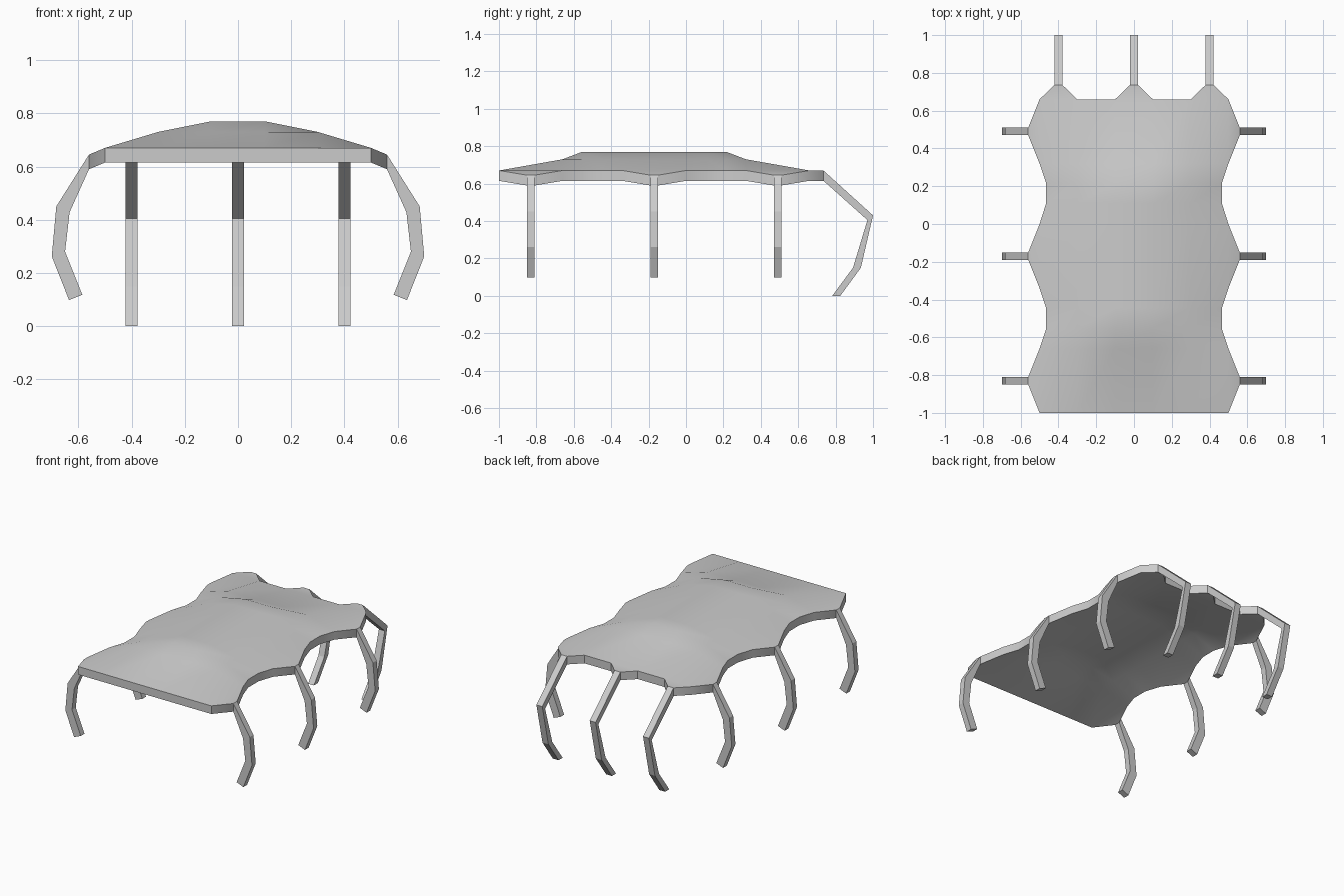
import bpy, bmesh, math

if "Cube" in bpy.data.objects:
    bpy.data.objects.remove(bpy.data.objects["Cube"])

RIM, DEPTH = 0.67, 0.055
LOBES_Y = (-0.83, -0.17, 0.49)      # side leg rows
LOBES_X = (-0.4, 0.0, 0.4)          # back leg rows


def finish(name, bm, smooth=False):
    bmesh.ops.recalc_face_normals(bm, faces=bm.faces)
    mesh = bpy.data.meshes.new(name)
    bm.to_mesh(mesh)
    bm.free()
    if smooth:
        mesh.shade_smooth()
        mesh.set_sharp_from_angle(angle=math.radians(30))
    obj = bpy.data.objects.new(name, mesh)
    bpy.context.collection.objects.link(obj)
    return obj


# Canopy: rows of (y, edge x, shoulder z, crown z)
rows = [
    (-1.00, 0.50, RIM, RIM), (-0.66, 0.50, 0.73, 0.73),
    (-0.555, 0.465, 0.73, 0.77), (-0.445, 0.465, 0.73, 0.77),
    (-0.34, 0.50, 0.73, 0.77), (0.00, 0.50, 0.73, 0.77),
    (0.11, 0.465, 0.73, 0.77), (0.215, 0.465, 0.73, 0.77),
    (0.32, 0.50, 0.73, 0.73), (0.66, 0.50, RIM, RIM),
]
bm = bmesh.new()
grid = []
for y, ex, zs, zc in rows:
    profile = ((-ex, RIM), (-0.3, zs), (-0.1, zc), (0.1, zc), (0.3, zs), (ex, RIM))
    grid.append([bm.verts.new((x, y, z)) for x, z in profile])
for a, b in zip(grid, grid[1:]):
    for i in range(5):
        bm.faces.new((a[i], a[i + 1], b[i + 1], b[i]))

# Canopy lobes reaching out to the legs
for r, c in zip((0, 4, 8), LOBES_Y):
    for col, s in ((0, -1), (5, 1)):
        outer = [bm.verts.new((s * 0.56, c + d, 0.645)) for d in (0.02, -0.02)]
        bm.faces.new([grid[r][col], grid[r + 1][col]] + outer)
for col, c in zip((0, 2, 4), LOBES_X):
    outer = [bm.verts.new((c + d, 0.735, RIM)) for d in (0.022, -0.022)]
    bm.faces.new([grid[-1][col], grid[-1][col + 1]] + outer)

# Canopy thickness
ext = bmesh.ops.extrude_face_region(bm, geom=bm.faces[:], use_keep_orig=True)
low = [v for v in ext["geom"] if isinstance(v, bmesh.types.BMVert)]
bmesh.ops.translate(bm, verts=low, vec=(0, 0, -DEPTH))
finish("canopy", bm, smooth=True)


# Bent legs: outer and inner outlines swept across the leg width
def leg(name, outer, inner, place, half):
    bm = bmesh.new()
    rings = []
    for (ao, zo), (ai, zi) in zip(outer, inner):
        rings.append([bm.verts.new(place(*p)) for p in
                      ((ao, -half, zo), (ao, half, zo), (ai, half, zi), (ai, -half, zi))])
    for a, b in zip(rings, rings[1:]):
        for i in range(4):
            j = (i + 1) % 4
            bm.faces.new((a[i], a[j], b[j], b[i]))
    bm.faces.new(rings[0])
    bm.faces.new(rings[-1])
    finish(name, bm)


side_out = [(0.56, 0.645), (0.683, 0.45), (0.70, 0.262), (0.635, 0.098)]
side_in = [(0.56, 0.59), (0.633, 0.428), (0.65, 0.28), (0.585, 0.118)]
for n, c in enumerate(LOBES_Y, 1):
    for side, s in (("left", -1), ("right", 1)):
        leg(f"{side}_leg_{n}", side_out, side_in,
            lambda a, w, z: (s * a, c + w, z), 0.02)

back_out = [(0.735, RIM), (1.0, 0.43), (0.935, 0.15), (0.825, 0.0)]
back_in = [(0.735, RIM - DEPTH), (0.97, 0.405), (0.893, 0.15), (0.782, 0.0)]
for n, c in enumerate(LOBES_X, 1):
    leg(f"back_leg_{n}", back_out, back_in,
        lambda a, w, z: (c + w, a, z), 0.022)
